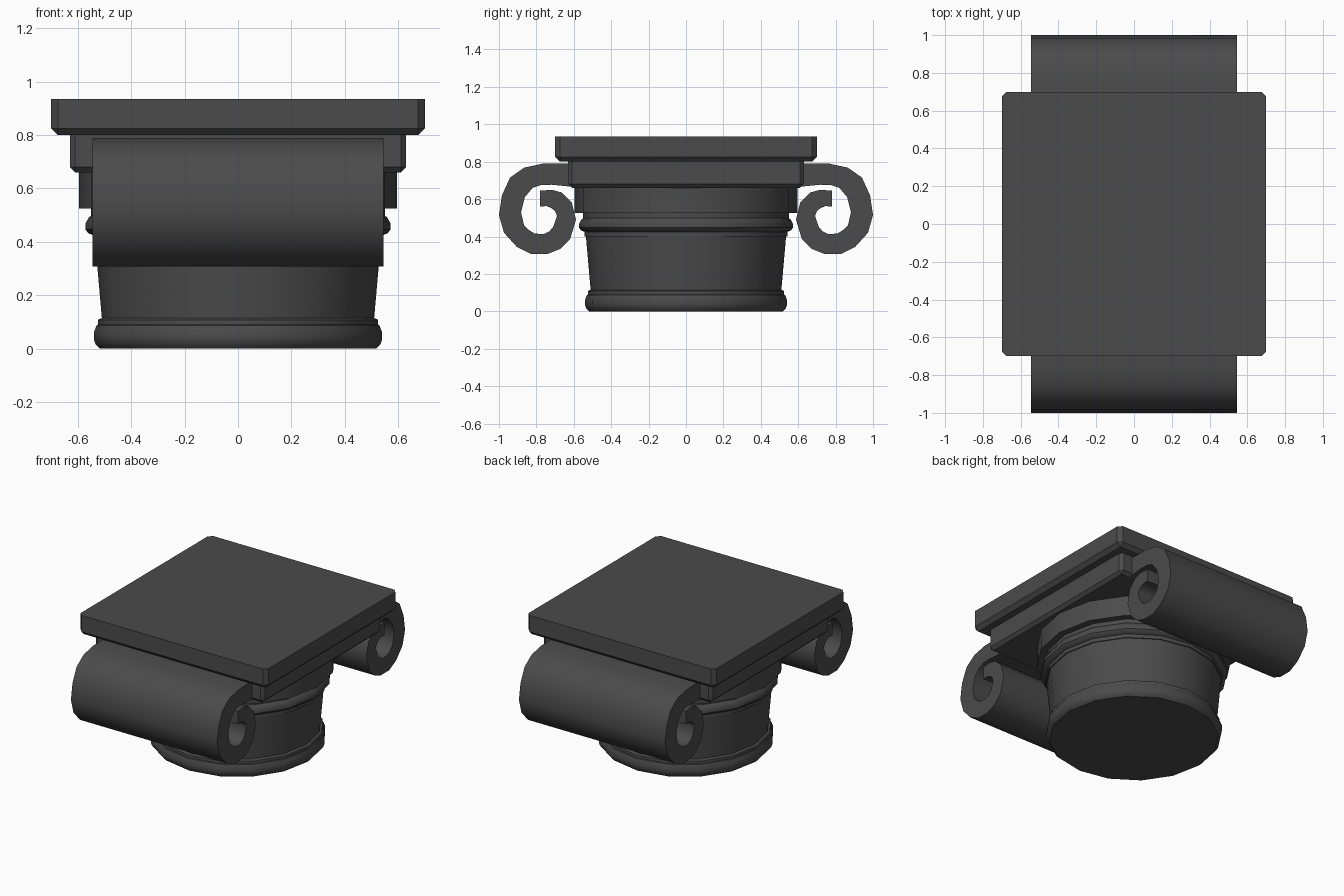
import bpy, bmesh, math

if "Cube" in bpy.data.objects:
    bpy.data.objects.remove(bpy.data.objects["Cube"])

stone = bpy.data.materials.new("dark_stone")
stone.diffuse_color = (0.07, 0.07, 0.07, 1)
stone.use_nodes = True
stone.node_tree.nodes["Principled BSDF"].inputs["Base Color"].default_value = stone.diffuse_color


def finish(name, bm, angle=None):
    bmesh.ops.recalc_face_normals(bm, faces=bm.faces)
    mesh = bpy.data.meshes.new(name)
    bm.to_mesh(mesh)
    bm.free()
    mesh.materials.append(stone)
    ob = bpy.data.objects.new(name, mesh)
    bpy.context.collection.objects.link(ob)
    if angle:
        bpy.ops.object.select_all(action='DESELECT')
        bpy.context.view_layer.objects.active = ob
        ob.select_set(True)
        bpy.ops.object.shade_smooth_by_angle(angle=math.radians(angle))
    return ob


def slab(name, half, z0, z1, bevel):
    """Square slab, chamfered on every edge except the top rim."""
    bm = bmesh.new()
    bmesh.ops.create_cube(bm, size=1)
    for v in bm.verts:
        v.co = (v.co.x * 2 * half, v.co.y * 2 * half, z1 if v.co.z > 0 else z0)
    edges = [e for e in bm.edges if min(v.co.z for v in e.verts) < z1 - 1e-4]
    bmesh.ops.bevel(bm, geom=edges, offset=bevel, segments=1, profile=0.5,
                    affect='EDGES')
    return finish(name, bm)


def lathe(name, profile, sides=16):
    """Turn a (radius, z) profile around z and cap both ends."""
    bm = bmesh.new()
    rings = []
    for r, z in profile:
        rings.append([bm.verts.new((r * math.cos(2 * math.pi * i / sides),
                                    r * math.sin(2 * math.pi * i / sides), z))
                      for i in range(sides)])
    for a, b in zip(rings, rings[1:]):
        for i in range(sides):
            j = (i + 1) % sides
            bm.faces.new((a[i], a[j], b[j], b[i]))
    bm.faces.new(rings[0])
    bm.faces.new(rings[-1])
    return finish(name, bm, 35)


def volute(name, outer, inner, half_width, side):
    """Scroll band between two matching (y, z) paths, extruded along x."""
    bm = bmesh.new()
    rows = [[[bm.verts.new((x, side * y, z)) for y, z in path]
             for path in (outer, inner)] for x in (-half_width, half_width)]
    (o0, i0), (o1, i1) = rows
    n = len(outer)
    for k in range(n - 1):
        for a, b in ((o0, o1), (i0, i1), (o0, i0), (o1, i1)):
            bm.faces.new((a[k], a[k + 1], b[k + 1], b[k]))
    for k in (0, n - 1):
        bm.faces.new((o0[k], o1[k], i1[k], i0[k]))
    return finish(name, bm, 40)


# square top slabs
slab("abacus", 0.70, 0.80, 0.935, 0.025)
slab("lower_slab", 0.63, 0.66, 0.80, 0.02)

# round drum under the slabs
lathe("drum", [(0.595, 0.525), (0.595, 0.67)])

# column neck with base moulding and upper ring
lathe("column_neck", [
    (0.517, 0), (0.533, 0.015), (0.54, 0.035), (0.54, 0.06), (0.53, 0.087),
    (0.525, 0.09), (0.525, 0.108), (0.51, 0.115),
    (0.535, 0.40), (0.542, 0.40), (0.542, 0.425), (0.56, 0.432),
    (0.572, 0.447), (0.572, 0.468), (0.558, 0.493), (0.55, 0.498), (0.55, 0.53)])

# front and back scrolls
outer = [(0.60, 0.79), (0.765, 0.79), (0.866, 0.768), (0.941, 0.715),
         (0.984, 0.62), (1.0, 0.515), (0.973, 0.42), (0.905, 0.345),
         (0.83, 0.307), (0.74, 0.307), (0.674, 0.333), (0.62, 0.385),
         (0.588, 0.49), (0.61, 0.58), (0.663, 0.635), (0.717, 0.65), (0.78, 0.645)]
inner = [(0.60, 0.665), (0.717, 0.677), (0.775, 0.675), (0.82, 0.66),
         (0.862, 0.61), (0.882, 0.53), (0.866, 0.46), (0.84, 0.435),
         (0.81, 0.416), (0.76, 0.413), (0.73, 0.428), (0.708, 0.455),
         (0.69, 0.51), (0.70, 0.535), (0.717, 0.55), (0.745, 0.563), (0.78, 0.56)]
volute("front_scroll", outer, inner, 0.545, -1)
volute("back_scroll", outer, inner, 0.545, 1)
